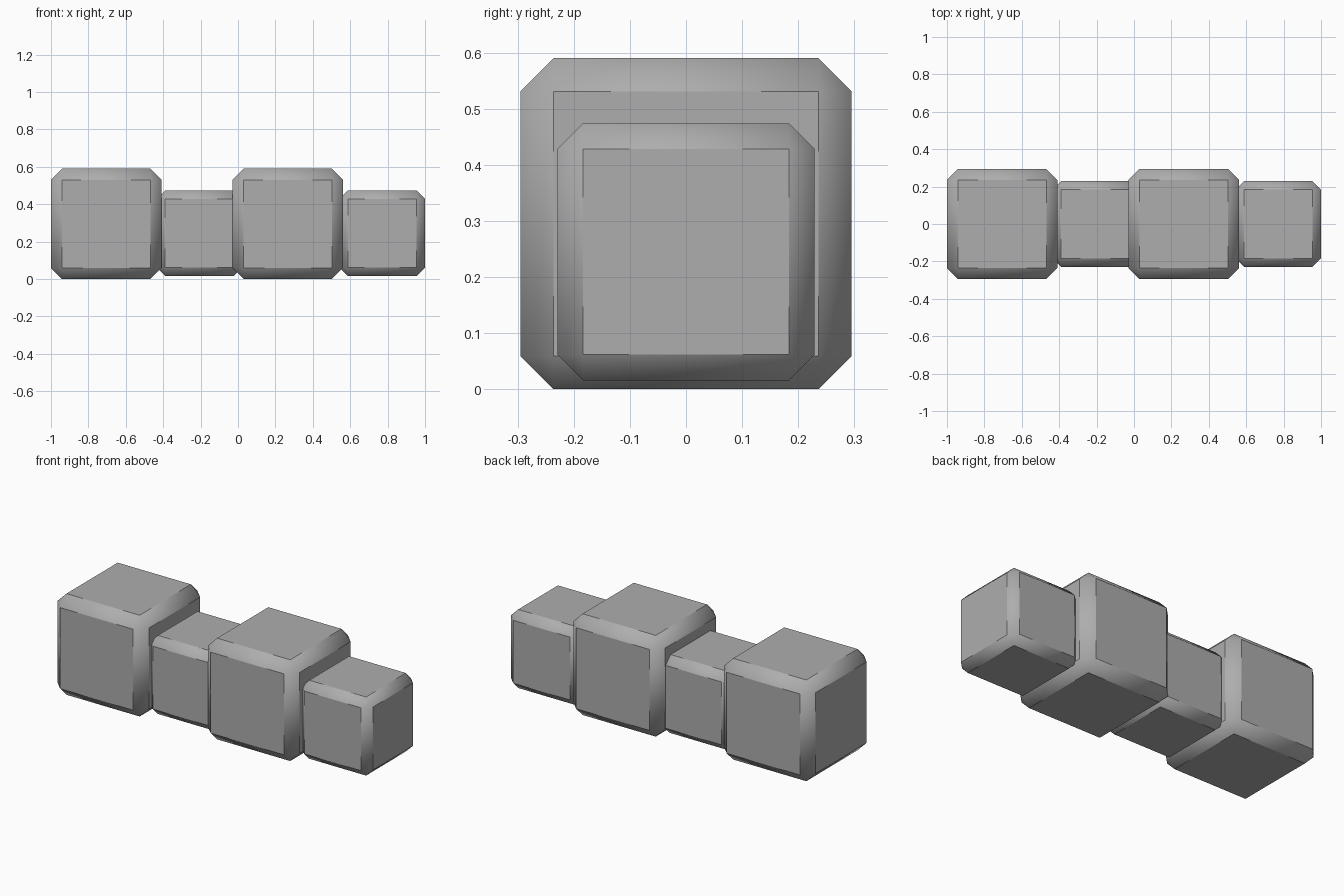
import bpy
import bmesh

default = bpy.data.objects.get("Cube")
if default:
    bpy.data.objects.remove(default, do_unlink=True)

grey = bpy.data.materials.new("mid_grey")
grey.use_nodes = True
colour = (0.42, 0.42, 0.42, 1)
grey.diffuse_color = colour
grey.node_tree.nodes["Principled BSDF"].inputs["Base Color"].default_value = colour


def block(name, x, z, size):
    """Chamfered cube with flat sides and smooth chamfers."""
    bm = bmesh.new()
    bmesh.ops.create_cube(bm, size=size)
    bmesh.ops.bevel(bm, geom=bm.edges[:], offset=size * 0.1, segments=1,
                    affect='EDGES', profile=0.5)
    bm.normal_update()
    # Only the chamfers and corners are smooth; the six sides stay flat
    for face in bm.faces:
        face.smooth = max(abs(n) for n in face.normal) < 0.9
    mesh = bpy.data.meshes.new(name)
    bm.to_mesh(mesh)
    bm.free()
    mesh.materials.append(grey)
    obj = bpy.data.objects.new(name, mesh)
    obj.location = (x, 0, z)
    bpy.context.collection.objects.link(obj)


# Large segments
block("large_block_right", -0.705, 0.295, 0.59)
block("large_block_left", 0.266, 0.295, 0.59)

# Small segments, each tucked against a large one
block("small_block_right", -0.206, 0.245, 0.458)
block("small_block_left", 0.771, 0.245, 0.458)
